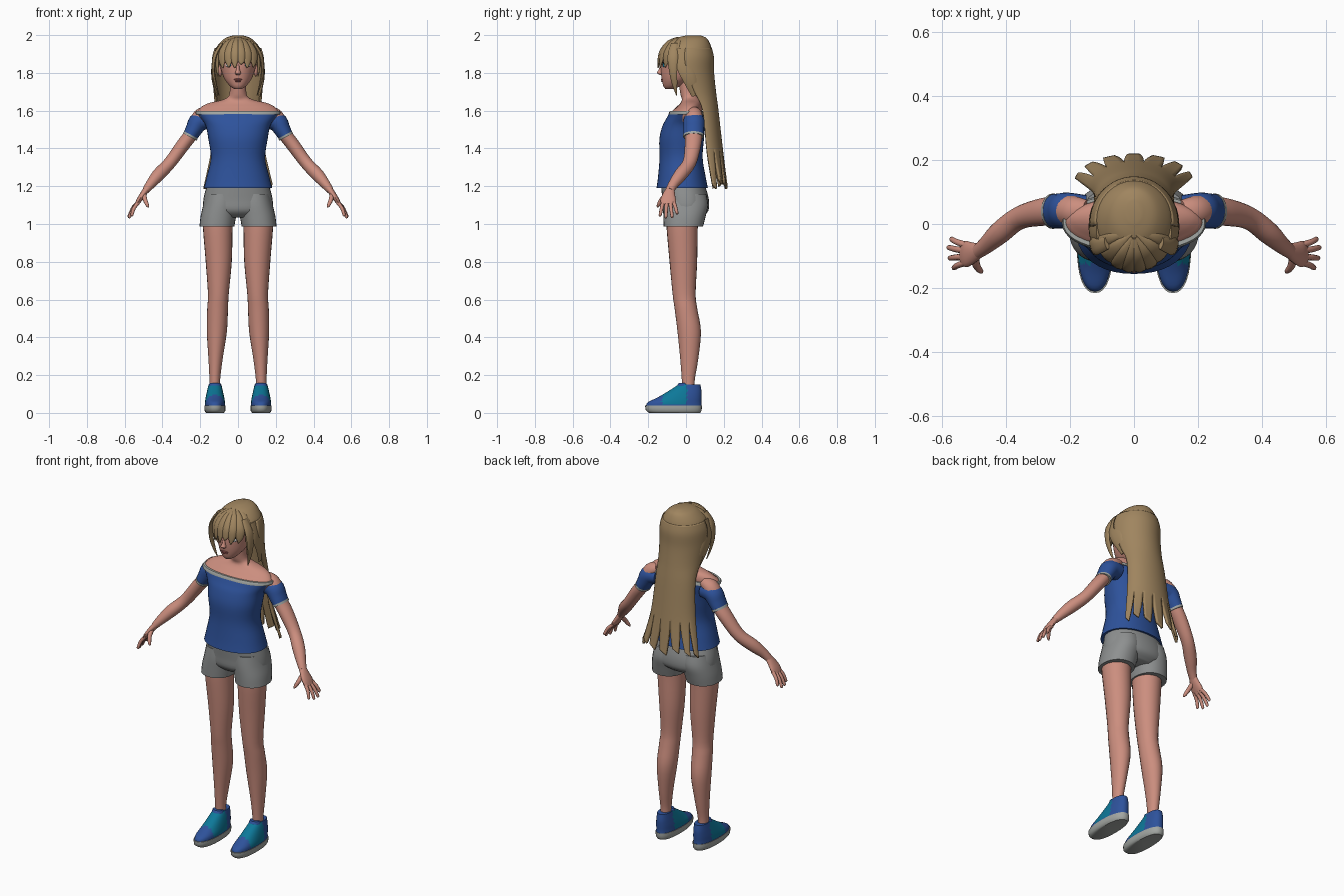
import bpy, bmesh, math
from mathutils import Vector


def mat(name, r, g, b):
    m = bpy.data.materials.new(name)
    m.diffuse_color = (r, g, b, 1)
    return m


SKIN = mat("skin", .60, .27, .21)
HAIR = mat("dark_blonde", .35, .235, .115)
BLUE = mat("shirt_blue", .027, .085, .33)
GREY = mat("shorts_grey", .27, .28, .28)
TRIM = mat("trim_grey", .36, .38, .36)
TEAL = mat("teal", .004, .19, .32)
WHITE = mat("eye_white", .7, .7, .7)
DARK = mat("lash_dark", .02, .015, .012)
LIPS = mat("lip_rose", .40, .12, .11)


def finish(bm, name, *mats):
    bmesh.ops.recalc_face_normals(bm, faces=bm.faces)
    me = bpy.data.meshes.new(name)
    bm.to_mesh(me)
    bm.free()
    for m in mats:
        me.materials.append(m)
    ob = bpy.data.objects.new(name, me)
    bpy.context.collection.objects.link(ob)
    return ob


def smooth_keys(keys, steps):
    """Catmull-Rom interpolation through tuples."""
    out = []
    for i in range(len(keys) - 1):
        p = [keys[max(i - 1, 0)], keys[i], keys[i + 1], keys[min(i + 2, len(keys) - 1)]]
        for s in range(steps):
            t = s / steps
            out.append([.5 * (2 * b + (c - a) * t + (2 * a - 5 * b + 4 * c - d) * t * t
                              + (3 * b - a - 3 * c + d) * t ** 3) for a, b, c, d in zip(*p)])
    return out + [list(keys[-1])]


def loft(name, keys, *mats, ref=None, sx=1, n=24, steps=4, power=1.0, rule=None):
    """Ellipse rings (x, y, z, a, b): level rings, or square to the path if ref is given."""
    ks = smooth_keys(keys, steps)
    bm = bmesh.new()
    rings = []
    for i, (x, y, z, a, b) in enumerate(ks):
        c, u, v = Vector((x, y, z)), Vector((1, 0, 0)), Vector((0, 1, 0))
        if ref:
            t = Vector(ks[min(i + 1, len(ks) - 1)][:3]) - Vector(ks[max(i - 1, 0)][:3])
            u = Vector(ref).cross(t).normalized()
            v = t.cross(u).normalized()
        ring = []
        for k in range(n):
            co, si = math.cos(2 * math.pi * k / n), math.sin(2 * math.pi * k / n)
            co = math.copysign(abs(co) ** power, co)
            si = math.copysign(abs(si) ** power, si)
            p = c + u * max(a, .001) * co + v * max(b, .001) * si
            ring.append(bm.verts.new((p.x * sx, p.y, p.z)))
        rings.append(ring)
    for r, q in zip(rings, rings[1:]):
        for k in range(n):
            bm.faces.new((r[k], r[(k + 1) % n], q[(k + 1) % n], q[k]))
    bm.faces.new(rings[0])
    bm.faces.new(rings[-1])
    if rule:
        for f in bm.faces:
            f.material_index = rule(f.calc_center_median())
    return finish(bm, name, *mats)


def ball(name, loc, size, m, turn=0):
    bm = bmesh.new()
    bmesh.ops.create_uvsphere(bm, u_segments=16, v_segments=10, radius=1)
    for v in bm.verts:
        v.co = Vector([a * s for a, s in zip(v.co, size)])
    ob = finish(bm, name, m)
    ob.location, ob.rotation_euler.z = loc, turn
    return ob


# Head, neck and shoulders
loft("head", [(0, -.088, 1.714, .018, .02), (0, -.075, 1.73, .042, .045), (0, -.05, 1.765, .07, .078),
              (0, -.025, 1.81, .088, .108), (0, -.012, 1.86, .1, .118), (0, 0, 1.92, .095, .108),
              (0, .02, 1.97, .05, .06)], SKIN, n=32)
loft("neck_and_shoulders", [(0, 0, 1.5, .15, .08), (0, .0, 1.58, .212, .084), (0, .015, 1.615, .2, .07),
                            (0, .025, 1.64, .155, .055), (0, .025, 1.66, .075, .047),
                            (0, .012, 1.69, .045, .042), (0, -.002, 1.78, .044, .042)], SKIN, n=32)

# Face details
loft("nose", [(0, -.125, 1.845, .007, .008), (0, -.132, 1.815, .01, .014), (0, -.136, 1.80, .015, .018),
              (0, -.13, 1.79, .01, .01)], SKIN, n=12)
ball("upper_lip", (0, -.126, 1.765, ), (.022, .008, .005), LIPS)
ball("lower_lip", (0, -.124, 1.757), (.017, .009, .006), LIPS)
for s in (1, -1):
    ball("eye", (s * .046, -.114, 1.842), (.022, .007, .012), WHITE, s * .4)
    ball("iris", (s * .045, -.1175, 1.842), (.012, .006, .0115), TEAL, s * .4)
    ball("pupil", (s * .0445, -.1215, 1.842), (.005, .003, .006), DARK, s * .4)
    ball("eyelash", (s * .047, -.116, 1.854), (.025, .008, .004), DARK, s * .4)
    ball("eyebrow", (s * .047, -.115, 1.877), (.026, .009, .004), HAIR, s * .4)
    ball("ear", (s * .094, -.005, 1.815), (.012, .022, .034), SKIN)

# Hair cap
loft("hair_cap", [(0, .005, 1.875, .124, .132), (0, .01, 1.92, .121, .127), (0, .018, 1.955, .1, .109),
                  (0, .03, 1.985, .066, .078), (0, .04, 1.999, .022, .035)], HAIR, n=32)

# Fringe and side locks: flat tapered strands fanned around the forehead
for deg, low, w in ((-64, 1.78, .02), (-43, 1.825, .023), (-24, 1.83, .022), (-8, 1.825, .02),
                    (8, 1.845, .02), (24, 1.825, .022), (43, 1.83, .023), (64, 1.78, .02)):
    a = math.radians(deg)
    d = lambda r, q, z, ww, t: (r * math.sin(a), -q * math.cos(a), z, ww, t)
    loft("fringe_lock", [d(.012, .045, 1.985, .008, .006), d(.075, .095, 1.962, w * .9, .009),
                         d(.118, .133, 1.912, w * 1.15, .009), d(.124, .144, 1.865, w * .95, .008),
                         d(.118, .15, low, .003, .003)], HAIR, ref=(math.sin(a), -math.cos(a), .5), n=10)
for s in (1, -1):
    loft("side_lock", [(.085, -.06, 1.955, .02, .008), (.122, -.07, 1.89, .028, .009),
                       (.13, -.068, 1.81, .022, .008), (.118, -.06, 1.74, .014, .006),
                       (.1, -.05, 1.68, .002, .002)], HAIR, ref=(1, -.2, .2), sx=s, n=10)
    loft("back_side_lock", [(.11, -.02, 1.93, .03, .008), (.13, -.012, 1.85, .042, .009),
                            (.131, .02, 1.77, .038, .008), (.113, .05, 1.68, .02, .006)],
         HAIR, ref=(1, 0, .2), sx=s, n=10)


# Long back hair: curved sheet that splits into strands near the hem
def back_hair():
    levels = smooth_keys([(1.93, .008, .116, .122, 95), (1.88, .004, .13, .137, 95), (1.8, .002, .132, .14, 88),
                          (1.7, .04, .122, .112, 88), (1.6, .085, .118, .08, 88), (1.4, .105, .134, .083, 88),
                          (1.27, .122, .163, .083, 88), (1.21, .13, .18, .083, 88)], 5)
    bm = bmesh.new()
    groups, cols = 7, 5
    for g in range(groups):
        rows = []
        for z, cy, rx, ry, half in levels:
            k = max(0, (1.38 - z) / .17)
            w = 1 - .5 * k ** 1.5
            row = []
            for c in range(cols):
                v = 2 * c / (cols - 1) - 1
                ang = math.radians(half) * (2 * (g + .5 + .5 * v * w) / groups - 1)
                row.append(bm.verts.new((rx * math.sin(ang), cy + ry * math.cos(ang),
                                         z + k * .012 * (v + (g % 3 - 1)))))
            rows.append(row)
        for r, q in zip(rows, rows[1:]):
            for c in range(cols - 1):
                bm.faces.new((r[c], r[c + 1], q[c + 1], q[c]))
    bmesh.ops.remove_doubles(bm, verts=bm.verts, dist=.0002)
    ob = finish(bm, "long_back_hair", HAIR)
    mod = ob.modifiers.new("thickness", 'SOLIDIFY')
    mod.thickness, mod.offset = .014, 0


back_hair()

# Shirt with trimmed neckline
loft("shirt_body", [(0, -.02, 1.19, .181, .136), (0, -.022, 1.25, .166, .126), (0, -.026, 1.35, .144, .114),
                    (0, -.023, 1.45, .157, .118), (0, -.012, 1.52, .171, .112), (0, -.003, 1.56, .196, .1),
                    (0, .003, 1.592, .22, .09)], BLUE, n=40, power=.92)
loft("neckline_trim", [(0, .003, 1.581, .222, .095), (0, .003, 1.59, .225, .093), (0, .004, 1.598, .221, .088)],
     TRIM, n=40, power=.92, steps=1)

# Shorts, hips
loft("shorts_hips", [(0, -.015, 1.2, .166, .117), (0, -.002, 1.13, .183, .123), (0, .0, 1.07, .18, .118),
                     (0, 0, 1.035, .12, .08)], GREY, n=32, power=.92)

for s in (1, -1):
    # Sleeve and its trim
    loft("sleeve", [(.15, .04, 1.548, .045, .05), (.205, .042, 1.543, .052, .056), (.232, .041, 1.503, .045, .055),
                    (.252, .04, 1.467, .039, .053)], BLUE, ref=(0, 1, 0), sx=s)
    loft("sleeve_trim", [(.249, .04, 1.472, .041, .055), (.255, .04, 1.461, .041, .055)], TRIM,
         ref=(0, 1, 0), sx=s, steps=1)
    # Arm
    loft("arm", [(.15, .035, 1.595, .03, .04), (.198, .041, 1.565, .045, .048), (.245, .04, 1.48, .037, .046),
                 (.29, .037, 1.42, .036, .043), (.36, .018, 1.325, .033, .036), (.42, -.028, 1.262, .034, .035),
                 (.462, -.066, 1.212, .026, .027), (.488, -.086, 1.178, .019, .023)], SKIN, ref=(0, 1, 0), sx=s)
    # Hand
    flat = (.8, 0, .6)
    loft("palm", [(.482, -.082, 1.187, .022, .017), (.503, -.09, 1.157, .033, .016),
                  (.523, -.094, 1.127, .041, .014), (.537, -.093, 1.104, .036, .01)], SKIN, ref=flat, sx=s, n=16)
    for i, tip in enumerate(((.573, -.046, 1.053), (.582, -.073, 1.034), (.578, -.107, 1.032), (.565, -.138, 1.042))):
        b = Vector((.525, -.066 - .018 * i, 1.118))
        t = Vector(tip)
        m = b.lerp(t, .5) + Vector((.005, 0, .004))
        loft("finger", [(*b, .011, .011), (*m, .0095, .0095), (*b.lerp(t, .93), .008, .008), (*t, .003, .003)],
             SKIN, ref=flat, sx=s, n=10)
    loft("thumb", [(.498, -.1, 1.158, .014, .013), (.492, -.13, 1.128, .012, .012), (.48, -.146, 1.1, .009, .009),
                   (.474, -.151, 1.088, .003, .003)], SKIN, ref=flat, sx=s, n=10)

    # Shorts leg and bare leg
    loft("shorts_leg", [(.112, -.014, .986, .092, .104), (.104, -.008, 1.04, .094, .112),
                        (.092, -.002, 1.1, .092, .119), (.085, -.005, 1.16, .085, .112)], GREY, sx=s, n=28, power=.92)
    loft("leg", [(.107, -.018, 1.03, .08, .084), (.107, -.02, .97, .078, .082), (.102, -.014, .8, .069, .073),
                 (.104, -.01, .63, .055, .061), (.108, .0, .55, .055, .06), (.112, .017, .43, .053, .062),
                 (.119, .017, .28, .037, .047), (.123, .012, .17, .028, .034), (.123, .014, .1, .03, .034)],
         SKIN, sx=s)
    # Shoe: sole, then upper with a teal middle panel
    loft("shoe_sole", [(.122, -.06, 0, .047, .135), (.122, -.065, .014, .056, .148), (.122, -.066, .04, .056, .15)],
         TRIM, sx=s, n=32, power=.85, steps=2)
    loft("shoe_upper", [(.122, -.065, .035, .054, .147), (.122, -.06, .057, .053, .141), (.122, -.034, .082, .049, .116),
                        (.122, -.006, .115, .042, .088), (.122, .018, .15, .034, .058)], BLUE, TEAL, sx=s, n=48,
         power=.88, rule=lambda c: 1 if -.125 < c.y < .005 and .045 < c.z < .148 else 0)
    loft("shoe_collar", [(.122, -.005, .125, .036, .05), (.122, -.012, .145, .033, .035), (.122, -.018, .158, .028, .02)],
         BLUE, sx=s)

bpy.ops.object.select_all(action='SELECT')
bpy.context.view_layer.objects.active = bpy.context.scene.objects[0]
bpy.ops.object.shade_smooth_by_angle(angle=math.radians(50))
